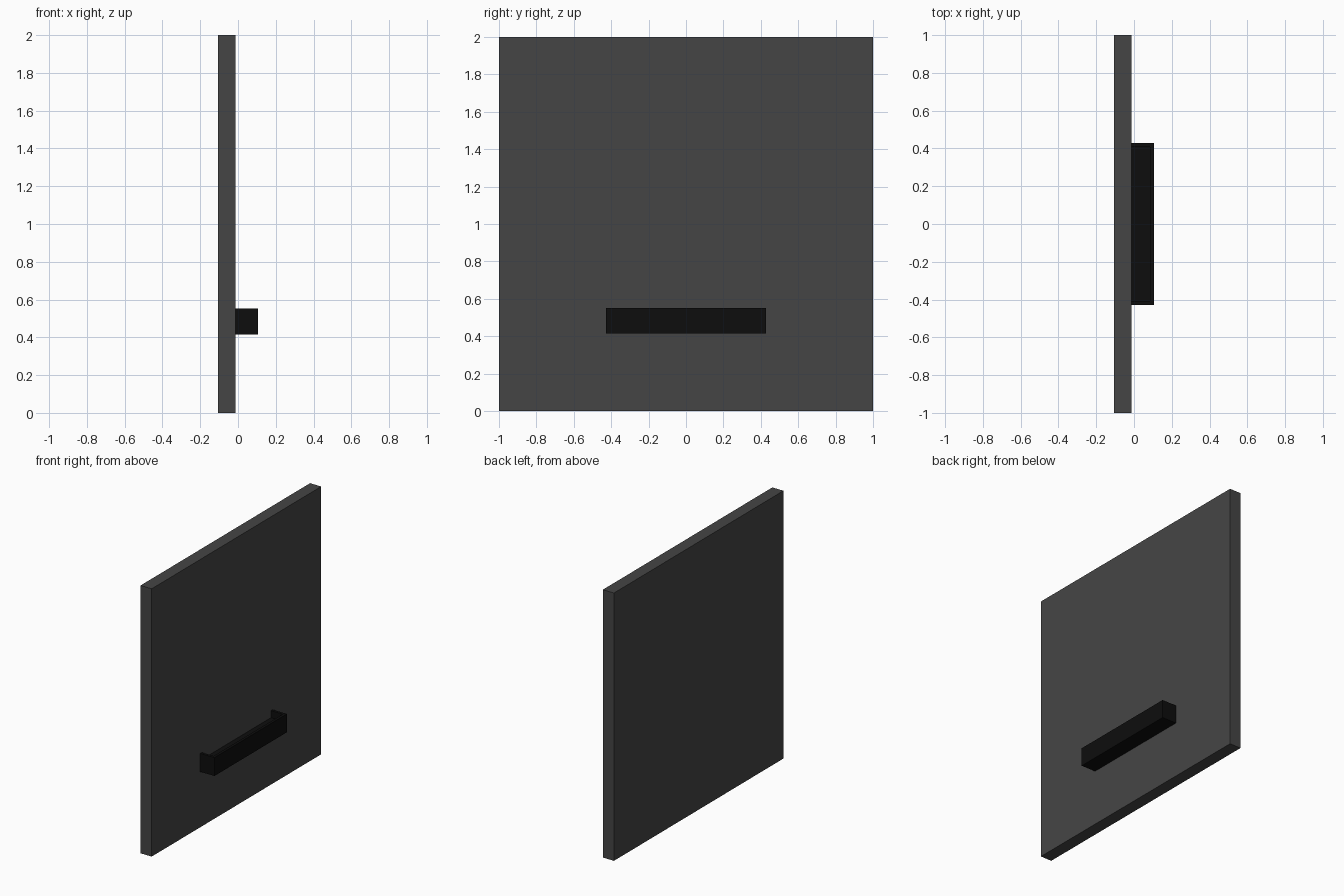
import bpy

if "Cube" in bpy.data.objects:
    bpy.data.objects.remove(bpy.data.objects["Cube"])


def material(name, value):
    m = bpy.data.materials.new(name)
    m.diffuse_color = (value, value, value, 1)
    m.use_nodes = True
    m.node_tree.nodes["Principled BSDF"].inputs["Base Color"].default_value = m.diffuse_color
    return m


def box(name, lo, hi, mat):
    size = [b - a for a, b in zip(lo, hi)]
    centre = [(a + b) / 2 for a, b in zip(lo, hi)]
    bpy.ops.mesh.primitive_cube_add(size=1, location=centre)
    ob = bpy.context.object
    ob.name = name
    ob.scale = size
    bpy.ops.object.transform_apply(location=False, rotation=False, scale=True)
    ob.data.materials.append(mat)
    return ob


grey = material("dark grey", 0.06)
black = material("near black", 0.004)

# Upright panel
FACE = -0.013
box("panel", (-0.105, -1, 0), (FACE, 1, 2), grey)

# Ledge tray: solid bar with a shallow recess in the top, open to the panel
Y, Z0, Z1, X1, T = 0.428, 0.415, 0.552, 0.105, 0.02
tray = box("tray", (FACE, -Y, Z0), (X1, Y, Z1), black)
cutter = box("tray_recess_cutter", (FACE - 0.05, -Y + T, Z1 - 0.052),
             (X1 - T, Y - T, Z1 + 0.1), black)
cutter.hide_render = True
cutter.hide_set(True)
mod = tray.modifiers.new("recess", "BOOLEAN")
mod.operation = "DIFFERENCE"
mod.solver = "EXACT"
mod.object = cutter
